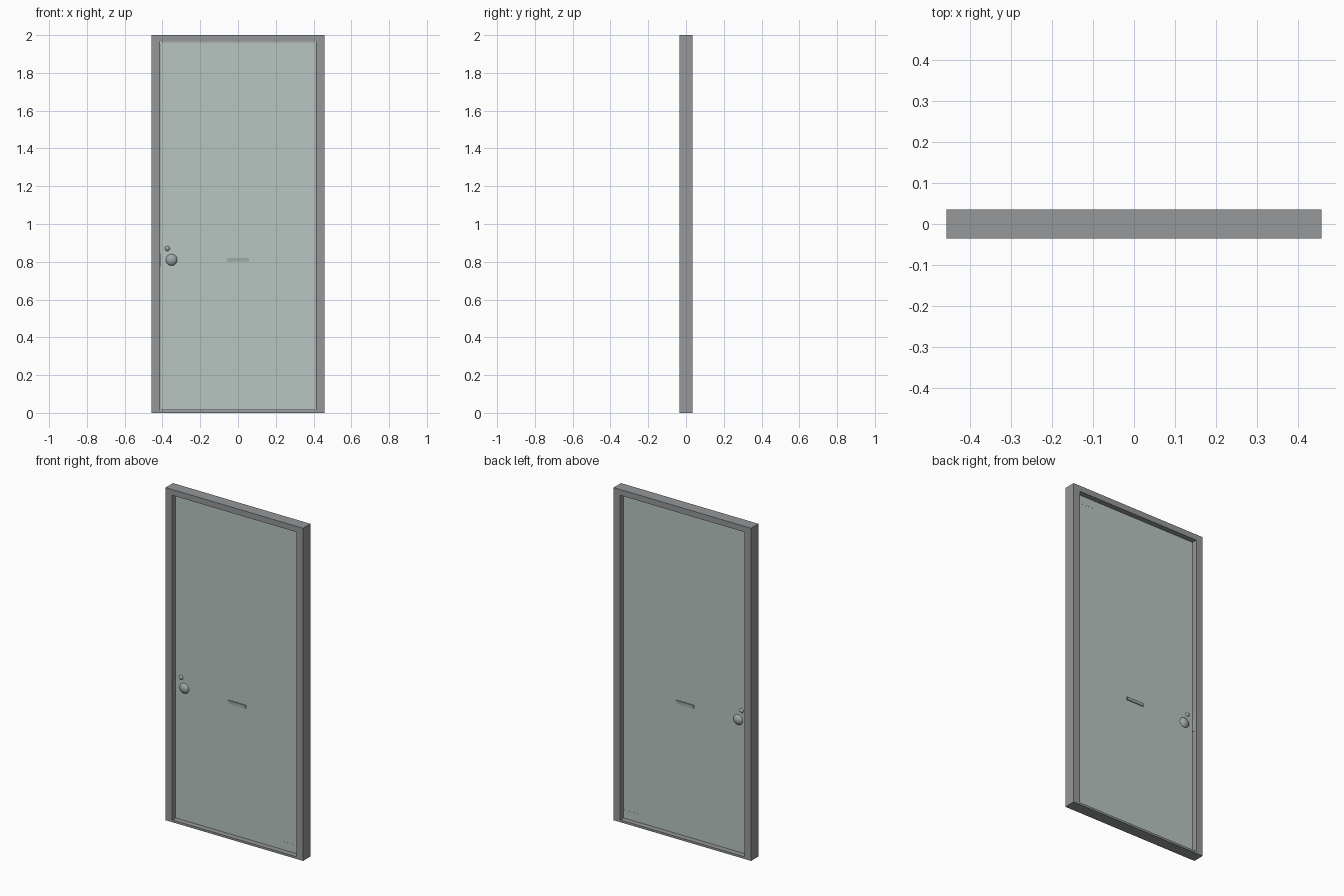
import bpy
import bmesh
from mathutils import Matrix

cube = bpy.data.objects.get("Cube")
if cube:
    bpy.data.objects.remove(cube, do_unlink=True)


def material(name, rgb):
    m = bpy.data.materials.new(name)
    m.use_nodes = True
    color = (*rgb, 1)
    m.diffuse_color = color
    m.node_tree.nodes["Principled BSDF"].inputs["Base Color"].default_value = color
    return m


frame_grey = material("frame grey", (0.30, 0.31, 0.32))
panel_green = material("pale green panel", (0.48, 0.56, 0.53))
metal = material("metal grey", (0.35, 0.40, 0.39))


def finish(name, bm, mat):
    mesh = bpy.data.meshes.new(name)
    bm.to_mesh(mesh)
    bm.free()
    mesh.materials.append(mat)
    obj = bpy.data.objects.new(name, mesh)
    bpy.context.collection.objects.link(obj)
    return obj


def box(name, x, y, z, mat):
    """Box from (min, max) pairs on each axis."""
    bm = bmesh.new()
    size = [b - a for a, b in (x, y, z)]
    mid = [(a + b) / 2 for a, b in (x, y, z)]
    bmesh.ops.create_cube(bm, size=1, matrix=Matrix.Translation(mid) @ Matrix.Diagonal((*size, 1)))
    return finish(name, bm, mat)


def knob(name, x, z, radius, depth):
    """Flattened ball passing through the panel, so it shows on both sides."""
    bm = bmesh.new()
    shape = Matrix.Translation((x, 0, z)) @ Matrix.Rotation(1.5708, 4, "X")
    shape = shape @ Matrix.Diagonal((radius, radius, depth, 1))
    bmesh.ops.create_uvsphere(bm, u_segments=32, v_segments=16, radius=1, matrix=shape)
    for f in bm.faces:
        f.smooth = True
    return finish(name, bm, metal)


# Frame: outer rectangle with a rectangular opening, extruded through its depth
OUT, IN, DEPTH, SILL, HEAD = 0.4575, 0.413, 0.035, 0.013, 1.965
bm = bmesh.new()
outer = [(-OUT, 0), (OUT, 0), (OUT, 2), (-OUT, 2)]
inner = [(-IN, SILL), (IN, SILL), (IN, HEAD), (-IN, HEAD)]
vo, vi = ([bm.verts.new((x, -DEPTH, z)) for x, z in loop] for loop in (outer, inner))
for i in range(4):
    j = (i + 1) % 4
    bm.faces.new((vo[i], vo[j], vi[j], vi[i]))
ext = bmesh.ops.extrude_face_region(bm, geom=bm.faces[:], use_keep_orig=True)
moved = [v for v in ext["geom"] if isinstance(v, bmesh.types.BMVert)]
bmesh.ops.translate(bm, vec=(0, 2 * DEPTH, 0), verts=moved)
bmesh.ops.recalc_face_normals(bm, faces=bm.faces[:])
finish("door_frame", bm, frame_grey)

# Thin door panel with a narrow gap all round
EDGE, HALF, GAP = 0.41, 0.007, 0.003
box("door_panel", (-EDGE, EDGE), (-HALF, HALF), (SILL + GAP, HEAD - GAP), panel_green)

# Flush pivot plates at the hinge corners
FLUSH = HALF + 0.0006
for name, low in (("bottom", SILL + GAP), ("top", HEAD - GAP - 0.05)):
    box(name + "_pivot_plate", (0.30, EDGE), (-FLUSH, FLUSH), (low, low + 0.05), panel_green)

# Knob, lock button, letter plate and strike plate
knob("door_knob", -0.352, 0.81, 0.032, 0.024)
knob("lock_button", -0.374, 0.87, 0.015, 0.015)
box("letter_plate", (-0.058, 0.058), (-0.013, 0.013), (0.801, 0.819), metal)
box("strike_plate", (-IN - 0.001, -IN + 0.002), (-0.02, 0.02), (0.775, 0.845), metal)
